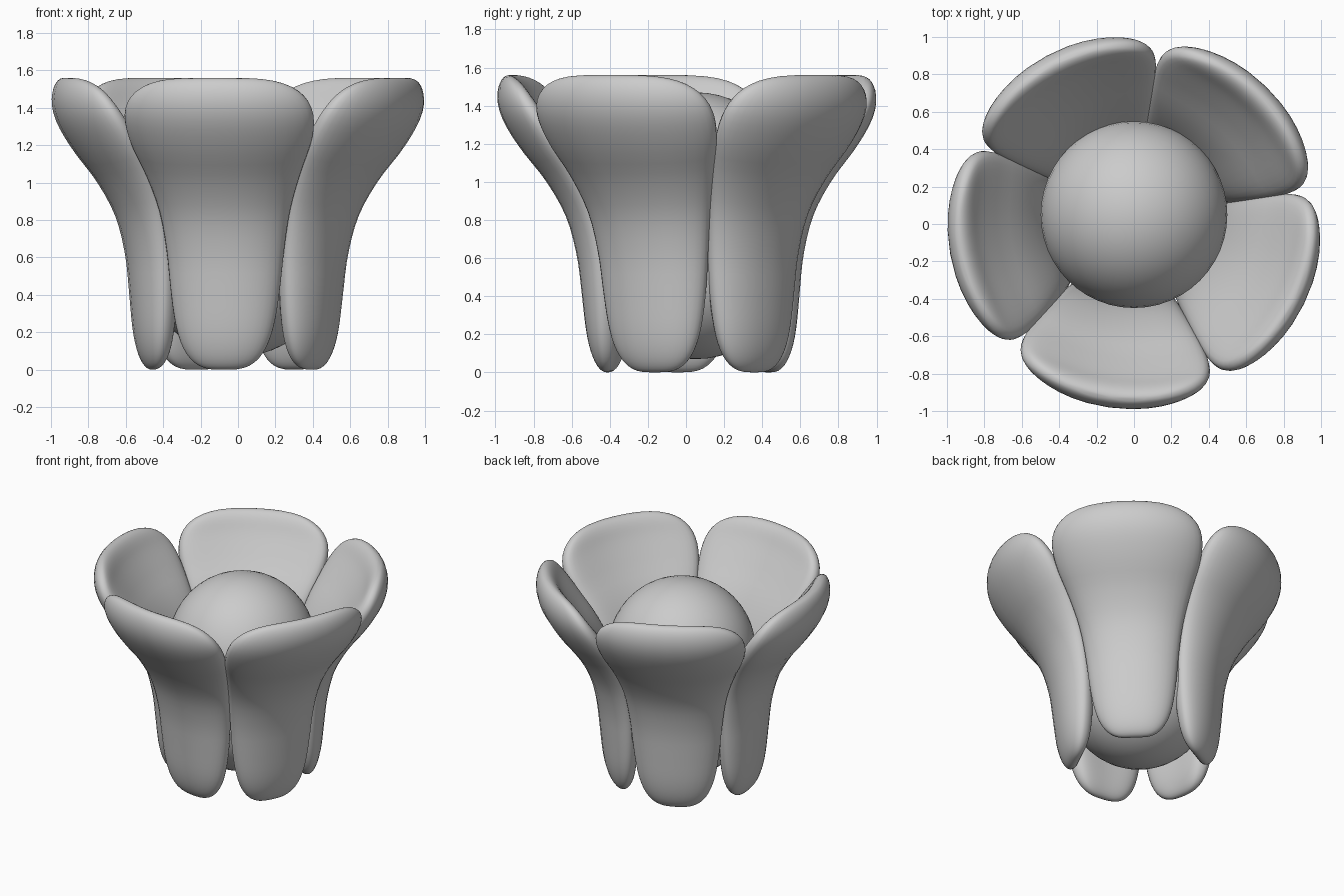
import bpy, bmesh, math
from mathutils import Vector

if "Cube" in bpy.data.objects:
    bpy.data.objects.remove(bpy.data.objects["Cube"])

BASE, TOP = Vector((-0.012, 0.034, 0)), Vector((0.008, 0.012, 0))
# petal centreline as (radius, height), bottom to tip
PATH = [(0.45, 0.0), (0.462, 0.2), (0.475, 0.42), (0.50, 0.64), (0.56, 0.86),
        (0.67, 1.06), (0.81, 1.24), (0.91, 1.40), (0.95, 1.56)]
PTS = [Vector(p) for p in PATH]
PTS = [2 * PTS[0] - PTS[1]] + PTS + [2 * PTS[-1] - PTS[-2]]


def path(t):
    # smooth curve through the centreline points, t in 0..1
    f = t * (len(PATH) - 1)
    i = min(int(f), len(PATH) - 2)
    f -= i
    a, b, c, d = PTS[i:i + 4]
    return 0.5 * (2 * b + (c - a) * f + (2 * a - 5 * b + 4 * c - d) * f * f
                  + (3 * b - a - 3 * c + d) * f ** 3)


def power(x, e):
    return math.copysign(abs(x) ** e, x)


def finish(bm, name):
    bmesh.ops.recalc_face_normals(bm, faces=bm.faces[:])
    for f in bm.faces:
        f.smooth = True
    me = bpy.data.meshes.new(name)
    bm.to_mesh(me)
    bm.free()
    ob = bpy.data.objects.new(name, me)
    bpy.context.collection.objects.link(ob)
    return ob


def petal(name, angle, rows=40, cols=40):
    bm = bmesh.new()
    out = Vector((math.cos(angle), math.sin(angle), 0))
    side = Vector((-out.y, out.x, 0))

    def place(r, a, z, t):
        # petals are flatter across at the base than at the rim
        bend = 0.7 + 0.3 * t
        co = BASE.lerp(TOP, t) + out * r * (1 - bend * (1 - math.cos(a))) + side * r * math.sin(a)
        return bm.verts.new((co.x, co.y, z))

    rings = []
    for i in range(1, rows):
        v = -math.cos(math.pi * i / rows)
        t = (v + 1) / 2
        p = path(t)
        d = (path(min(t + 0.01, 1)) - path(max(t - 0.01, 0))).normalized()
        e = 3.2 if v < 0 else 3.6
        half = math.radians(37.5) * (1 - abs(v) ** e) ** (1 / e)
        thick = 0.102 * (1 - abs(v) ** 5) ** 0.5
        ring = []
        for j in range(cols):
            c = 2 * math.pi * j / cols
            u, w = power(math.cos(c), 0.78), power(math.sin(c), 0.8)
            ring.append(place(p.x + d.y * thick * w, half * u, p.y - d.x * thick * w, t))
        rings.append(ring)
    for a, b in zip(rings, rings[1:]):
        for j in range(cols):
            k = (j + 1) % cols
            bm.faces.new((a[j], a[k], b[k], b[j]))
    # close both ends
    for ring, end, t in ((rings[0], PATH[0], 0), (rings[-1], PATH[-1], 1)):
        tip = place(end[0], 0, end[1], t)
        for j in range(cols):
            bm.faces.new((ring[j], ring[(j + 1) % cols], tip))
    return finish(bm, name)


# five petals around the core
for n in range(5):
    petal(f"petal_{n + 1}", math.radians(-98 + 72 * n))

# rounded capsule core
bm = bmesh.new()
bmesh.ops.create_uvsphere(bm, u_segments=48, v_segments=25, radius=0.5)
for v in bm.verts:
    v.co.z += math.copysign(0.2, v.co.z)
core = finish(bm, "flower_core")
core.location = (0, 0.05, 0.77)
